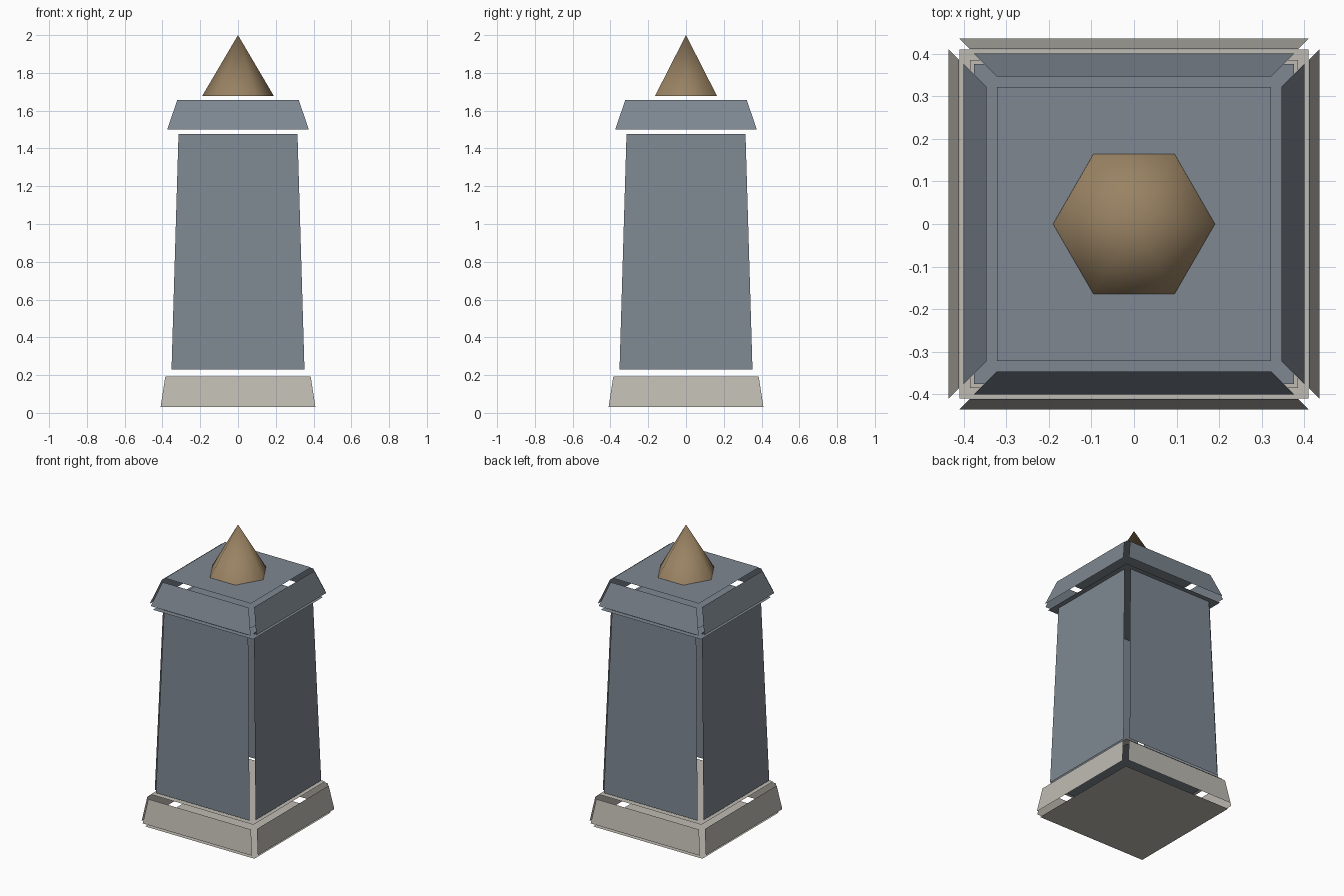
import bpy
import bmesh
from math import pi, sqrt
from mathutils import Matrix

GAP = 0.026  # how far each face floats off its block

cube = bpy.data.objects.get("Cube")
if cube:
    bpy.data.objects.remove(cube, do_unlink=True)


def material(name, rgb):
    mat = bpy.data.materials.new(name)
    mat.use_nodes = True
    mat.diffuse_color = (*rgb, 1)
    mat.node_tree.nodes["Principled BSDF"].inputs["Base Color"].default_value = (*rgb, 1)
    return mat


slate = material("slate_blue", (0.21, 0.245, 0.285))
stone = material("pale_stone", (0.52, 0.495, 0.445))
bronze = material("bronze_brown", (0.32, 0.225, 0.125))


def frustum(name, mat, sides, bottom, top, z0, z1, turn, ends=True):
    """Tapered prism given as corner radii; returns its object and bmesh."""
    bm = bmesh.new()
    place = Matrix.Translation((0, 0, (z0 + z1) / 2)) @ Matrix.Rotation(turn, 4, "Z")
    bmesh.ops.create_cone(bm, cap_ends=ends, segments=sides, radius1=bottom,
                          radius2=top, depth=z1 - z0, matrix=place)
    mesh = bpy.data.meshes.new(name)
    mesh.materials.append(mat)
    obj = bpy.data.objects.new(name, mesh)
    bpy.context.collection.objects.link(obj)
    return obj, bm


def floating_block(name, mat, half_bottom, half_top, z0, z1):
    """Square block whose six faces are detached and pushed outward."""
    obj, bm = frustum(name, mat, 4, half_bottom * sqrt(2), half_top * sqrt(2), z0, z1, pi / 4)
    bm.normal_update()
    bmesh.ops.split_edges(bm, edges=bm.edges[:])
    bm.normal_update()
    for face in bm.faces:
        shift = face.normal * GAP
        for vert in face.verts:
            vert.co += shift
    bm.to_mesh(obj.data)
    bm.free()


# Plinth, tapering shaft and cap
floating_block("base_plinth", stone, 0.41, 0.385, 0.026, 0.188)
floating_block("shaft", slate, 0.352, 0.315, 0.23, 1.475)
floating_block("cap_block", slate, 0.375, 0.322, 1.491, 1.647)

# Six-sided pointed finial, softly shaded
finial, bm = frustum("finial", bronze, 6, 0.19, 0, 1.677, 2.0, pi / 6, ends=False)
bmesh.ops.remove_doubles(bm, verts=bm.verts[:], dist=0.001)
for face in bm.faces:
    face.smooth = True
bm.to_mesh(finial.data)
bm.free()
